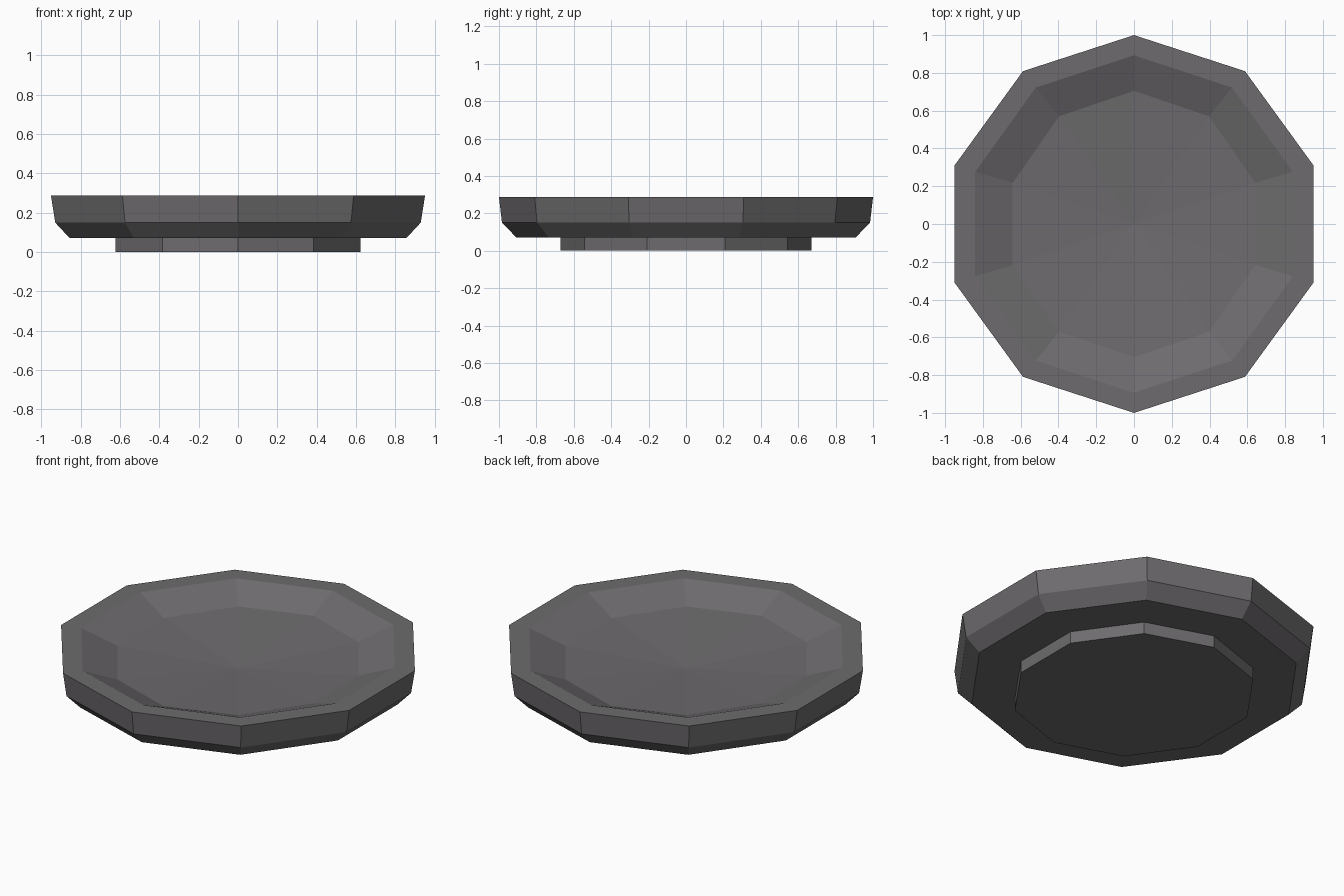
import bpy
import bmesh
from math import sin, cos, tau

SIDES = 10

cube = bpy.data.objects.get("Cube")
if cube:
    bpy.data.objects.remove(cube, do_unlink=True)

# Single dark stone colour
grey = bpy.data.materials.new("dark_grey")
grey.use_nodes = True
colour = (0.155, 0.148, 0.155, 1)
grey.diffuse_color = colour
shader = grey.node_tree.nodes["Principled BSDF"]
shader.inputs["Base Color"].default_value = colour
shader.inputs["Roughness"].default_value = 0.9


def lathe(name, profile, centre_z=None):
    """Join ten-sided rings (x radius, y radius, z), listed from the bottom up."""
    bm = bmesh.new()
    rings = []
    for rx, ry, z in profile:
        angles = [tau * i / SIDES for i in range(SIDES)]
        rings.append([bm.verts.new((-rx * sin(a), ry * cos(a), z)) for a in angles])
    for low, high in zip(rings, rings[1:]):
        for i in range(SIDES):
            j = (i + 1) % SIDES
            bm.faces.new((low[i], low[j], high[j], high[i]))
    bm.faces.new(rings[0][::-1])
    if centre_z is None:
        bm.faces.new(rings[-1])
    else:
        # Close the last ring with a fan to a sunken centre
        centre = bm.verts.new((0, 0, centre_z))
        for i in range(SIDES):
            bm.faces.new((rings[-1][i], rings[-1][(i + 1) % SIDES], centre))
    bmesh.ops.recalc_face_normals(bm, faces=bm.faces)
    mesh = bpy.data.meshes.new(name)
    bm.to_mesh(mesh)
    bm.free()
    mesh.materials.append(grey)
    obj = bpy.data.objects.new(name, mesh)
    bpy.context.collection.objects.link(obj)
    return obj


# Dish: underside, bevelled wall, flat rim, sloped inside and shallow bowl
lathe("dish", [
    (0.90, 0.907, 0.071),
    (0.977, 0.984, 0.15),
    (1.0, 1.0, 0.287),
    (0.884, 0.893, 0.287),
    (0.675, 0.705, 0.21),
], centre_z=0.164)

# Foot: straight ring under the dish
lathe("foot", [(0.655, 0.672, 0), (0.655, 0.672, 0.071)])
